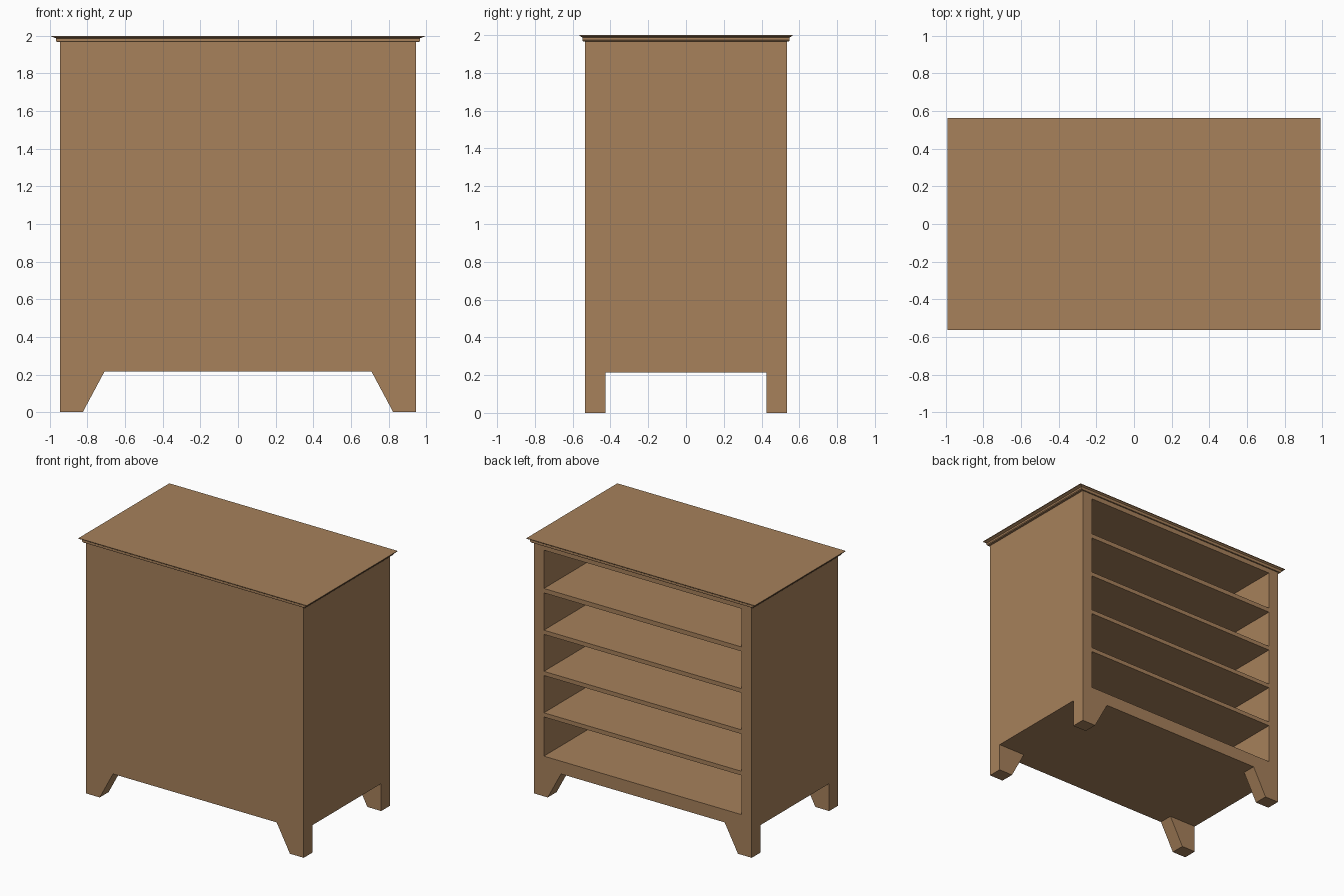
import bpy, bmesh

if "Cube" in bpy.data.objects:
    bpy.data.objects.remove(bpy.data.objects["Cube"])

wood = bpy.data.materials.new("tan wood")
wood.diffuse_color = (0.385, 0.218, 0.104, 1)
wood.use_nodes = True
wood.node_tree.nodes["Principled BSDF"].inputs["Base Color"].default_value = wood.diffuse_color


def loft(name, rings):
    """Closed solid skinned through rings with equal point counts."""
    bm = bmesh.new()
    loops = [[bm.verts.new(p) for p in ring] for ring in rings]
    n = len(rings[0])
    for a, b in zip(loops, loops[1:]):
        for i in range(n):
            j = (i + 1) % n
            bm.faces.new((a[i], a[j], b[j], b[i]))
    bm.faces.new(loops[0][::-1])
    bm.faces.new(loops[-1])
    bmesh.ops.recalc_face_normals(bm, faces=bm.faces)
    mesh = bpy.data.meshes.new(name)
    bm.to_mesh(mesh)
    bm.free()
    mesh.materials.append(wood)
    ob = bpy.data.objects.new(name, mesh)
    bpy.context.collection.objects.link(ob)
    return ob


def rect(hx, hy, z):
    return [(-hx, -hy, z), (hx, -hy, z), (hx, hy, z), (-hx, hy, z)]


def box(name, x, y, z):
    return loft(name, [[(x[0], y[0], h), (x[1], y[0], h),
                        (x[1], y[1], h), (x[0], y[1], h)] for h in z])


def cut(target, cutter):
    mod = target.modifiers.new("cut", 'BOOLEAN')
    mod.operation = 'DIFFERENCE'
    mod.solver = 'EXACT'
    mod.object = cutter
    bpy.context.view_layer.objects.active = target
    bpy.ops.object.modifier_apply(modifier=mod.name)
    bpy.data.objects.remove(cutter)


HX, HY, BASE, TOP = 0.945, 0.535, 0.215, 1.967

# carcass block, carved into legs and open bays
carcass = box("carcass", (-HX, HX), (-HY, HY), (0, TOP))

# space between the legs: sloped seen from the front, square from the side
slope = (0.71 - 0.825) / BASE
low = 0.825 - slope * 0.1
arch = [(-low, -0.1), (-0.71, BASE), (0.71, BASE), (low, -0.1)]
cut(carcass, loft("leg_arch", [[(x, y, z) for x, z in arch] for y in (-1, 1)]))
cut(carcass, box("leg_notch", (-2, 2), (-0.425, 0.425), (-0.1, BASE)))

# five bays open at the back
for z in ((0.315, 0.622), (0.655, 0.947), (0.98, 1.27), (1.303, 1.595), (1.63, 1.93)):
    cut(carcass, box("bay", (-0.858, 0.858), (-0.45, 1), z))

# moulded top board
loft("top_board", [rect(*r) for r in (
    (0.962, 0.545, TOP), (0.967, 0.549, 1.973), (0.967, 0.549, 1.987),
    (0.985, 0.559, 1.994), (0.99, 0.5625, 1.995), (0.99, 0.5625, 2.0))])
